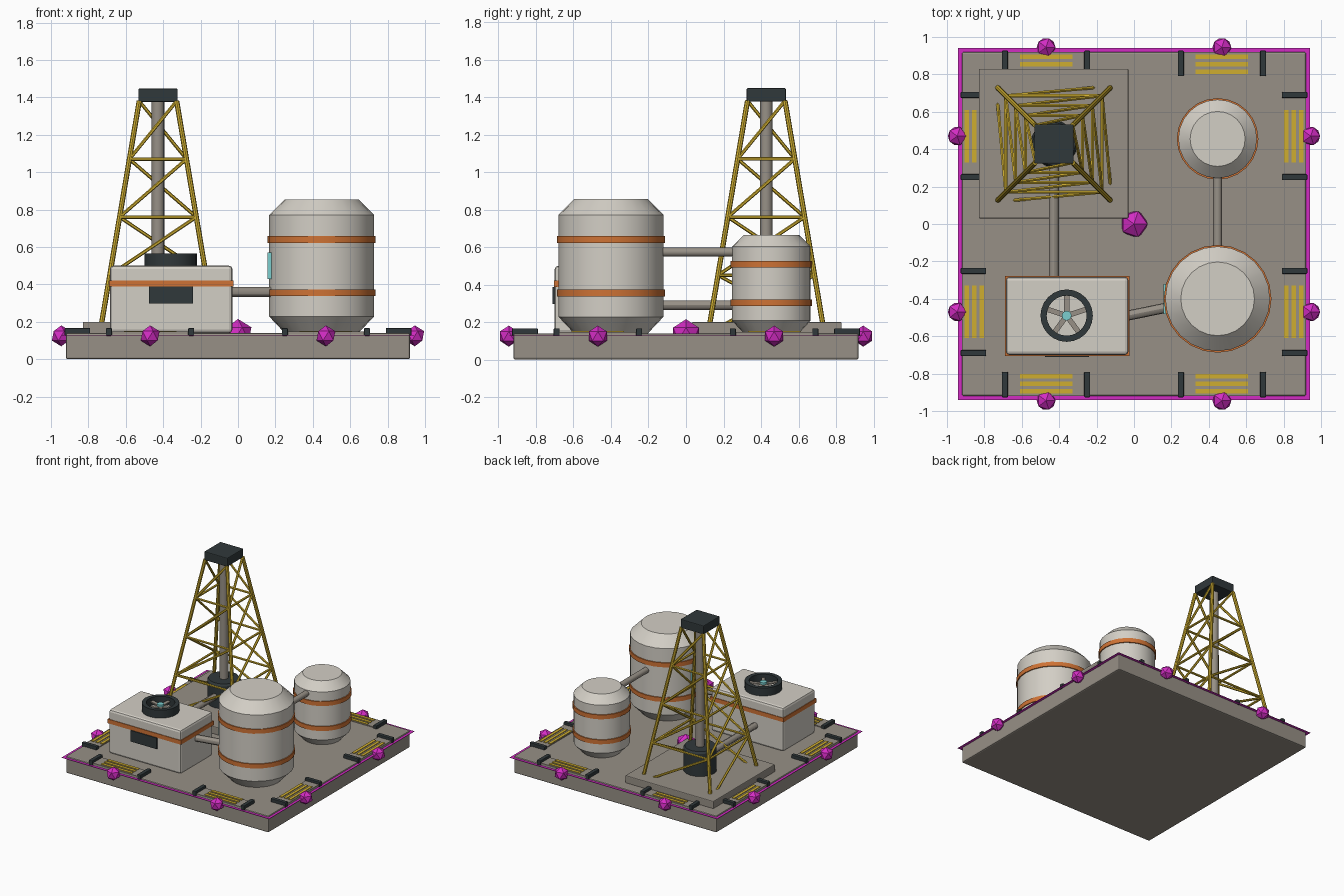
import bpy, bmesh, math
from mathutils import Vector

if "Cube" in bpy.data.objects:
    bpy.data.objects.remove(bpy.data.objects["Cube"])


def mat(name, r, g, b):
    m = bpy.data.materials.new(name)
    m.diffuse_color = (r, g, b, 1)
    m.use_nodes = True
    m.node_tree.nodes["Principled BSDF"].inputs["Base Color"].default_value = m.diffuse_color
    return m


STONE = mat("warm_grey", 0.31, 0.28, 0.24)
PALE = mat("pale_grey", 0.65, 0.62, 0.56)
ORANGE = mat("orange", 0.62, 0.17, 0.035)
YELLOW = mat("yellow", 0.62, 0.42, 0.03)
DARK = mat("charcoal", 0.03, 0.04, 0.043)
MAGENTA = mat("magenta", 0.65, 0.025, 0.55)
CYAN = mat("cyan", 0.2, 0.62, 0.62)


def make(name, bm, material, smooth=False):
    bmesh.ops.recalc_face_normals(bm, faces=bm.faces)
    me = bpy.data.meshes.new(name)
    bm.to_mesh(me)
    bm.free()
    me.materials.append(material)
    ob = bpy.data.objects.new(name, me)
    bpy.context.collection.objects.link(ob)
    if smooth:
        bpy.ops.object.select_all(action='DESELECT')
        ob.select_set(True)
        bpy.context.view_layer.objects.active = ob
        bpy.ops.object.shade_smooth_by_angle(angle=math.radians(30))
    return ob


def box(name, lo, hi, material, bevel=0.0):
    bm = bmesh.new()
    bmesh.ops.create_cube(bm, size=1)
    for v in bm.verts:
        v.co = Vector([lo[i] + (v.co[i] + 0.5) * (hi[i] - lo[i]) for i in range(3)])
    ob = make(name, bm, material)
    if bevel:
        mod = ob.modifiers.new("edge", 'BEVEL')
        mod.width = bevel
        mod.segments = 2
    return ob


def rod(name, a, b, radius, material, sides=6):
    a, b = Vector(a), Vector(b)
    bm = bmesh.new()
    bmesh.ops.create_cone(bm, cap_ends=True, segments=sides, radius1=radius,
                          radius2=radius, depth=(b - a).length)
    ob = make(name, bm, material, sides > 8)
    ob.rotation_euler = (b - a).to_track_quat('Z', 'Y').to_euler()
    ob.location = (a + b) / 2
    return ob


def lathe(name, x, y, profile, material, sides=24, closed=False):
    """Spin an (r, z) profile around the vertical axis at x, y."""
    bm = bmesh.new()
    rings = []
    for r, z in profile:
        rings.append([bm.verts.new((r * math.cos(t), r * math.sin(t), z))
                      for t in (2 * math.pi * i / sides for i in range(sides))])
    pairs = list(zip(rings, rings[1:]))
    if closed:
        pairs.append((rings[-1], rings[0]))
    else:
        bm.faces.new(rings[0])
        bm.faces.new(rings[-1])
    for p, q in pairs:
        for i in range(sides):
            j = (i + 1) % sides
            bm.faces.new((p[i], p[j], q[j], q[i]))
    ob = make(name, bm, material, True)
    ob.location = (x, y, 0)
    return ob


def beacon(name, loc, r):
    bm = bmesh.new()
    bmesh.ops.create_icosphere(bm, subdivisions=1, radius=r)
    make(name, bm, MAGENTA).location = loc


# Base slab, border sheet and derrick pad
box("base_slab", (-0.92, -0.92, 0), (0.92, 0.92, 0.14), STONE, 0.01)
box("border_sheet", (-0.942, -0.942, 0.127), (0.942, 0.942, 0.129), MAGENTA)
box("derrick_pad", (-0.83, 0.03, 0.135), (-0.03, 0.83, 0.2), STONE, 0.006)
beacon("centre_marker", (0, 0, 0.135), 0.08)

# Docking gates and beacons on all four edges
for k in range(4):
    for cx in (-0.47, 0.47):
        rot = k * math.pi / 2
        c, s = round(math.cos(rot)), round(math.sin(rot))
        parts = [box("gate_plate", (cx - 0.21, -0.92, 0.135), (cx + 0.21, -0.8, 0.147), STONE)]
        for dx in (-0.22, 0.22):
            parts.append(box("gate_post", (cx + dx - 0.016, -0.927, 0.125),
                             (cx + dx + 0.016, -0.79, 0.167), DARK, 0.005))
        for y in (-0.895, -0.855, -0.815):
            parts.append(box("gate_stripe", (cx - 0.14, y - 0.012, 0.146),
                             (cx + 0.14, y + 0.012, 0.152), YELLOW))
        for p in parts:
            p.rotation_euler.z = rot
        beacon("edge_beacon", (c * cx + s * 0.945, s * cx - c * 0.945, 0.125), 0.056)

# Derrick: four legs, rings and one diagonal per side and level
DX, DY = -0.428, 0.428
levels = [0.14 + 0.31 * i for i in range(5)]
corners = [(1, 1), (-1, 1), (-1, -1), (1, -1)]


def node(corner, level):
    sx, sy = corners[corner % 4]
    h = 0.31 - 0.0525 * level
    return (DX + sx * h, DY + sy * h, levels[level])


for i in range(4):
    rod("derrick_leg", node(i, 0), node(i, 4), 0.014, YELLOW, 8)
    for lv in range(4):
        rod("derrick_diagonal", node(i, lv), node(i + 1, lv + 1), 0.0095, YELLOW)
        if lv:
            rod("derrick_ring", node(i, lv), node(i + 1, lv), 0.0095, YELLOW)
box("derrick_crown", (DX - 0.105, DY - 0.105, 1.375), (DX + 0.105, DY + 0.105, 1.447), DARK, 0.006)
rod("drill_pipe", (DX, DY, 0.2), (DX, DY, 1.38), 0.034, STONE, 16)
lathe("drill_collar", DX, DY, [(0.125, 0.19), (0.125, 0.385), (0.115, 0.4)], DARK, 16)


# Storage tanks with chamfered ends and bands
def tank(name, x, y, r, top, chamfer, bands):
    lathe(name, x, y, [(r - chamfer, 0.14), (r, 0.145 + chamfer), (r, top - chamfer),
                       (r - chamfer, top)], PALE)
    for z in bands:
        lathe(name + "_band", x, y, [(r - 0.01, z - 0.018), (r + 0.008, z - 0.018),
                                     (r + 0.008, z + 0.018), (r - 0.01, z + 0.018)],
              ORANGE, closed=True)


tank("large_tank", 0.447, -0.4, 0.28, 0.855, 0.083, (0.355, 0.64))
tank("small_tank", 0.447, 0.455, 0.21, 0.665, 0.063, (0.303, 0.508))
box("tank_gauge", (0.157, -0.48, 0.43), (0.24, -0.32, 0.57), CYAN)

# Pump house
box("pump_house", (-0.685, -0.7, 0.14), (-0.03, -0.283, 0.5), PALE, 0.018)
box("house_band", (-0.69, -0.705, 0.388), (-0.025, -0.278, 0.422), ORANGE)
box("house_panel", (-0.477, -0.712, 0.297), (-0.24, -0.69, 0.388), DARK)

# Roof fan: open ring, five blades and hub
FX, FY = -0.36, -0.49
lathe("fan_ring", FX, FY, [(0.107, 0.495), (0.14, 0.495), (0.14, 0.565), (0.107, 0.565)],
      DARK, 24, True)
for k in range(5):
    blade = box("fan_blade", (0.01, -0.014, 0.528), (0.112, 0.014, 0.538), STONE)
    blade.location = (FX, FY, 0)
    blade.rotation_euler.z = math.radians(90 + 72 * k)
rod("fan_hub", (FX, FY, 0.5), (FX, FY, 0.555), 0.026, CYAN, 12)

# Connecting pipes
rod("tank_pipe", (0.447, -0.15, 0.573), (0.447, 0.27, 0.573), 0.024, STONE, 12)
rod("drill_feed_pipe", (DX, -0.3, 0.29), (DX, 0.35, 0.29), 0.026, STONE, 12)
rod("house_pipe", (-0.06, -0.495, 0.36), (0.22, -0.438, 0.36), 0.027, STONE, 12)
